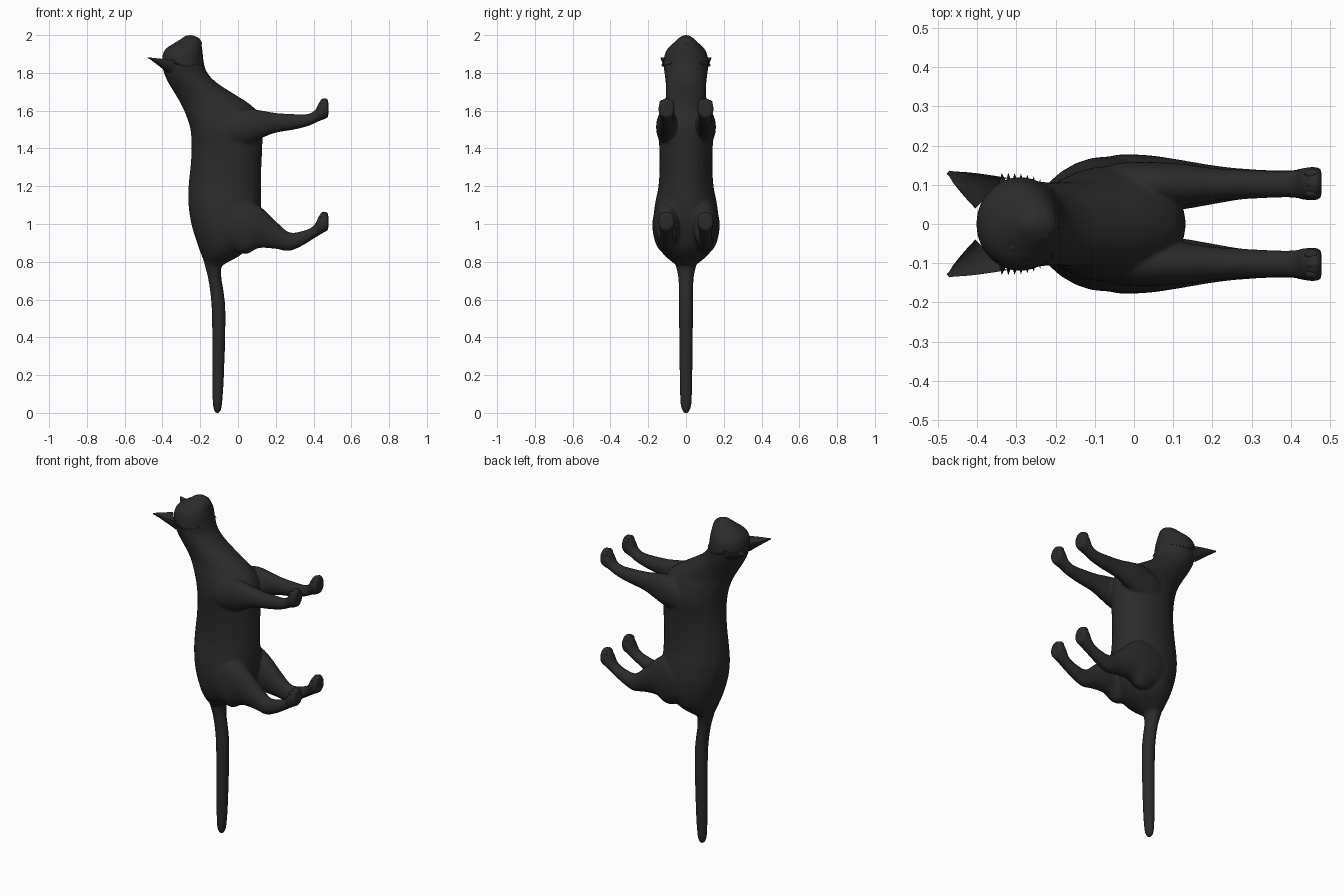
import bpy, bmesh, math
from mathutils import Vector, Matrix

black = bpy.data.materials.new("black_fur")
black.diffuse_color = (0.024, 0.024, 0.024, 1)


def finish(name, bm):
    bmesh.ops.recalc_face_normals(bm, faces=bm.faces)
    me = bpy.data.meshes.new(name)
    bm.to_mesh(me)
    bm.free()
    ob = bpy.data.objects.new(name, me)
    bpy.context.collection.objects.link(ob)
    me.materials.append(black)
    for p in me.polygons:
        p.use_smooth = True
    return ob


def skin(bm, rings):
    rows = [[bm.verts.new(p) for p in r] for r in rings]
    n = len(rows[0])
    for a, b in zip(rows, rows[1:]):
        for i in range(n):
            bm.faces.new((a[i], a[(i + 1) % n], b[(i + 1) % n], b[i]))
    bm.faces.new(rows[0][::-1])
    bm.faces.new(rows[-1])


def refine(st, steps=5):
    """Smooth curve through the stations."""
    out = []
    for i in range(len(st) - 1):
        p0, p1 = st[max(i - 1, 0)], st[i]
        p2, p3 = st[i + 1], st[min(i + 2, len(st) - 1)]
        for k in range(steps):
            t = k / steps
            out.append([0.5 * (2 * b + (c - a) * t + (2 * a - 5 * b + 4 * c - d) * t * t
                               + (3 * b - a - 3 * c + d) * t ** 3)
                        for a, b, c, d in zip(p0, p1, p2, p3)])
    return out + [list(st[-1])]


def loft(bm, st, axis, side=1, n=28):
    """Stations: position, low and high of first direction, low and high of y."""
    rings = []
    for t, a0, a1, b0, b1 in refine(st):
        ring = []
        for i in range(n):
            w = 2 * math.pi * i / n
            a = (a0 + a1) / 2 + (a1 - a0) / 2 * math.cos(w)
            y = side * ((b0 + b1) / 2 + (b1 - b0) / 2 * math.sin(w))
            ring.append((a, y, t) if axis == 'z' else (t, y, a))
        rings.append(ring)
    skin(bm, rings)


def sym(rows):
    return [(z, x0, x1, -w, w) for z, x0, x1, w in rows]


# torso, neck and head, from rump to nose
torso = sym([
    (0.77, -0.165, -0.10, 0.035), (0.80, -0.18, -0.05, 0.075), (0.84, -0.195, 0.02, 0.12),
    (0.90, -0.217, 0.07, 0.155), (1.0, -0.247, 0.11, 0.172), (1.1, -0.262, 0.122, 0.165),
    (1.2, -0.262, 0.122, 0.146), (1.3, -0.252, 0.124, 0.14), (1.4, -0.246, 0.128, 0.141),
    (1.5, -0.252, 0.132, 0.148), (1.58, -0.277, 0.115, 0.132), (1.64, -0.305, 0.055, 0.112),
    (1.7, -0.34, -0.04, 0.106), (1.75, -0.37, -0.115, 0.108), (1.8, -0.392, -0.162, 0.114),
    (1.85, -0.402, -0.18, 0.12), (1.9, -0.398, -0.186, 0.112), (1.93, -0.38, -0.19, 0.096),
    (1.955, -0.342, -0.193, 0.07), (1.978, -0.305, -0.2, 0.046), (1.993, -0.285, -0.222, 0.026),
    (2.0, -0.268, -0.245, 0.01)])

# tail
tail = sym([
    (-0.002, -0.117, -0.1, 0.008), (0.015, -0.128, -0.09, 0.021), (0.06, -0.134, -0.083, 0.03),
    (0.2, -0.136, -0.074, 0.034), (0.5, -0.138, -0.066, 0.037), (0.62, -0.145, -0.073, 0.037),
    (0.72, -0.16, -0.088, 0.042), (0.79, -0.178, -0.085, 0.056), (0.9, -0.2, -0.06, 0.08)])

# legs, from hip or shoulder to paw
hind_leg = [
    (-0.10, 0.93, 1.05, 0.07, 0.16), (-0.04, 0.87, 1.12, 0.04, 0.177), (0.04, 0.84, 1.135, 0.03, 0.175),
    (0.11, 0.872, 1.10, 0.035, 0.165), (0.2, 0.868, 1.015, 0.05, 0.15), (0.27, 0.857, 0.957, 0.062, 0.142),
    (0.34, 0.885, 0.963, 0.068, 0.138), (0.40, 0.922, 0.99, 0.068, 0.138), (0.43, 0.94, 1.045, 0.062, 0.143),
    (0.455, 0.955, 1.066, 0.06, 0.146), (0.47, 0.962, 1.063, 0.062, 0.145), (0.478, 0.97, 1.056, 0.067, 0.14)]
front_leg = [
    (-0.10, 1.46, 1.54, 0.07, 0.135), (-0.04, 1.42, 1.585, 0.05, 0.155), (0.05, 1.425, 1.61, 0.045, 0.158),
    (0.13, 1.457, 1.60, 0.048, 0.153), (0.2, 1.483, 1.588, 0.058, 0.143), (0.3, 1.5, 1.582, 0.064, 0.138),
    (0.37, 1.518, 1.583, 0.067, 0.136), (0.41, 1.535, 1.605, 0.066, 0.138), (0.43, 1.545, 1.645, 0.062, 0.143),
    (0.455, 1.553, 1.666, 0.06, 0.146), (0.47, 1.56, 1.664, 0.062, 0.145), (0.478, 1.568, 1.656, 0.067, 0.14)]

bm = bmesh.new()
loft(bm, torso, 'z')
loft(bm, tail, 'z')
for s in (1, -1):
    loft(bm, hind_leg, 'x', s)
    loft(bm, front_leg, 'x', s)
body = finish("cat_body", bm)

# melt the limbs into one smooth skin
rm = body.modifiers.new("skin", 'REMESH')
rm.mode = 'VOXEL'
rm.voxel_size = 0.007
rm.use_smooth_shade = True
sm = body.modifiers.new("soften", 'SMOOTH')
sm.factor = 0.5
sm.iterations = 8


def blob(name, loc, size, spin=0.0):
    bm = bmesh.new()
    m = Matrix.Translation(loc) @ Matrix.Rotation(spin, 4, 'Z') @ Matrix.Diagonal((*size, 1))
    bmesh.ops.create_uvsphere(bm, u_segments=20, v_segments=12, radius=1, matrix=m)
    return finish(name, bm)


# nose
blob("nose", (-0.252, 0, 1.987), (0.013, 0.014, 0.013))
blob("chin", (-0.208, 0, 1.955), (0.017, 0.022, 0.018))

for s, side in ((1, "left"), (-1, "right")):
    # ear: pointed cup with a hollow front
    a, b = Vector((-0.405, s * 0.04, 1.872)), Vector((-0.325, s * 0.118, 1.866))
    tip = Vector((-0.474, s * 0.132, 1.882))
    rings = []
    for k in range(11):
        t = k / 10
        w = max((1 - t) ** 0.75, 0.1)
        mid = ((a + b) / 2).lerp(tip, t)
        ring = []
        for i in range(20):
            ang = 2 * math.pi * i / 20
            d = abs(math.sin(ang)) * (0.065 if ang > math.pi else 0.035) * (1 - t) ** 1.1
            ring.append(mid + (b - a) / 2 * w * math.cos(ang) - Vector((0, 0, d + (0.004 if ang > math.pi else 0))))
        rings.append(ring)
    bm = bmesh.new()
    skin(bm, rings)
    finish(side + "_ear", bm)

    # eye with lid, muzzle pad
    blob(side + "_eye_lid", (-0.305, s * 0.058, 1.938), (0.025, 0.018, 0.014), s * 0.25)
    blob(side + "_eye", (-0.304, s * 0.058, 1.944), (0.018, 0.012, 0.012), s * 0.25)
    blob(side + "_muzzle_pad", (-0.231, s * 0.021, 1.967), (0.022, 0.024, 0.02), s * 0.3)

    # cheek ruff: row of small pointed tufts
    bm = bmesh.new()
    for i in range(9):
        u = i / 8
        base = Vector((-0.335 + 0.125 * u, s * (0.108 - 0.04 * u ** 3), 1.855 - 0.012 * math.sin(u * math.pi)))
        d = Vector((0.25 * (u - 0.4), s, -0.45)).normalized()
        rot = d.to_track_quat('Z', 'Y').to_matrix().to_4x4()
        bmesh.ops.create_cone(bm, cap_ends=True, segments=6, radius1=0.011, radius2=0, depth=0.034,
                              matrix=Matrix.Translation(base + d * 0.008) @ rot)
    finish(side + "_cheek_ruff", bm)

    # toes
    for leg, z in (("hind", 1.045), ("front", 1.645)):
        for j in (-1, 0, 1):
            blob(f"{side}_{leg}_toe", (0.455, s * (0.103 + 0.024 * j), z - 0.008 * abs(j)),
                 (0.02, 0.014, 0.02))

# keep sharp edges on the faceted tufts
for ob in bpy.context.collection.objects:
    if "ruff" in ob.name or "ear" in ob.name:
        bpy.ops.object.select_all(action='DESELECT')
        ob.select_set(True)
        bpy.context.view_layer.objects.active = ob
        bpy.ops.object.shade_smooth_by_angle(angle=math.radians(50))
